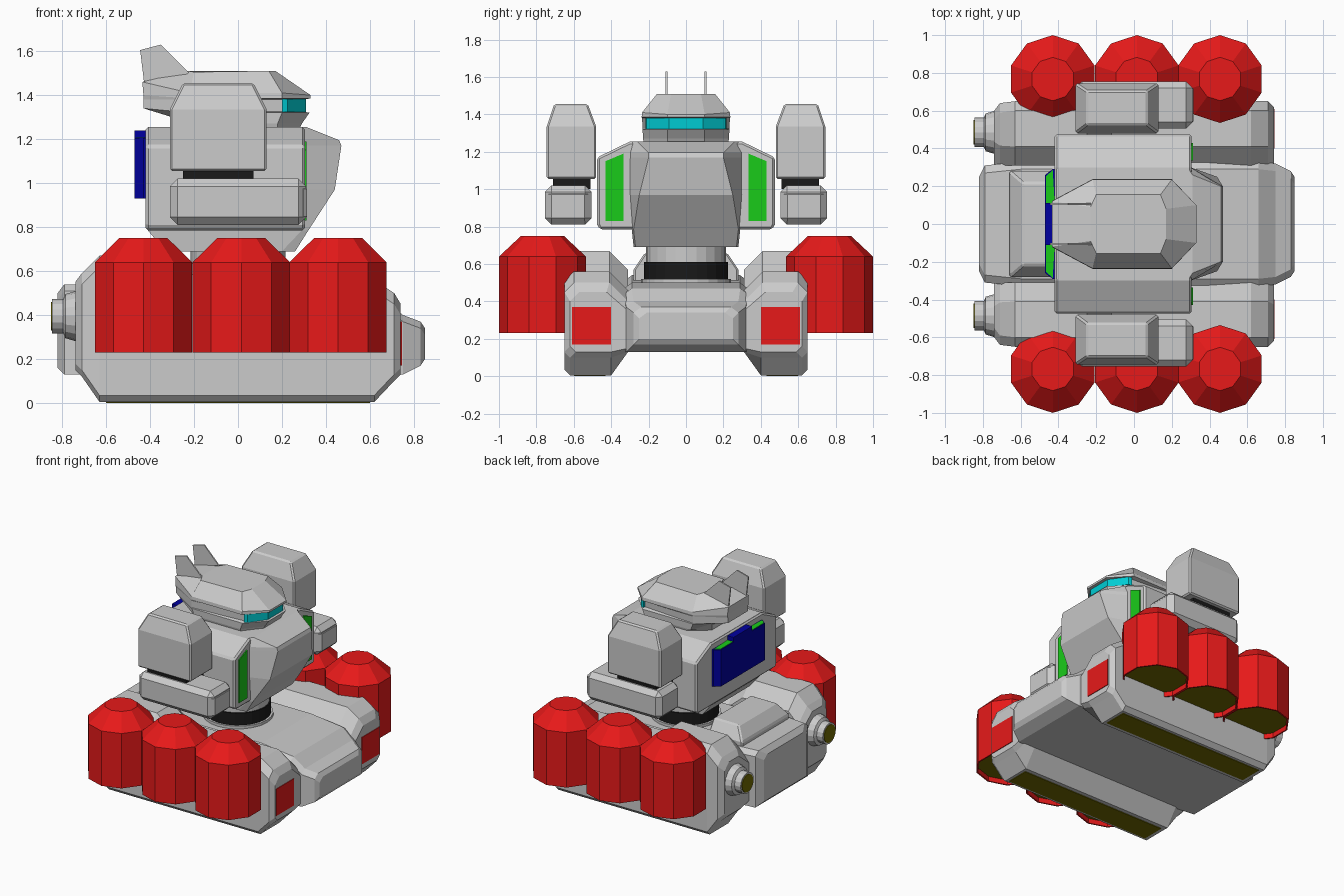
import bpy, bmesh
from math import sin, cos, pi

COLORS = {"red": (0.8, 0.01, 0.01, 1), "green": (0.01, 0.6, 0.01, 1), "blue": (0.0, 0.0, 0.35, 1),
          "teal": (0.0, 0.6, 0.65, 1), "olive": (0.16, 0.14, 0.0, 1), "black": (0.01, 0.01, 0.01, 1)}
MATS = {}
for key, col in COLORS.items():
    MATS[key] = bpy.data.materials.new(key)
    MATS[key].diffuse_color = col


def loft(name, rings, color=None, bevel=0, mirror=False):
    """Skin a list of equal-length point rings, with capped ends."""
    bm = bmesh.new()
    vs = [[bm.verts.new(p) for p in r] for r in rings]
    n = len(vs[0])
    for a, b in zip(vs, vs[1:]):
        for i in range(n):
            j = (i + 1) % n
            bm.faces.new((a[i], a[j], b[j], b[i]))
    bm.faces.new(vs[0])
    bm.faces.new(vs[-1])
    bmesh.ops.recalc_face_normals(bm, faces=bm.faces)
    me = bpy.data.meshes.new(name)
    bm.to_mesh(me)
    bm.free()
    ob = bpy.data.objects.new(name, me)
    bpy.context.collection.objects.link(ob)
    if color:
        me.materials.append(MATS[color])
    if bevel:
        m = ob.modifiers.new("Bevel", "BEVEL")
        m.width = bevel
        m.limit_method = "ANGLE"
        m.angle_limit = 0.6
    if mirror:
        m = ob.modifiers.new("Mirror", "MIRROR")
        m.use_axis = (False, True, False)
    return ob


def sym(pts):
    """Complete a half outline by reflecting it in y."""
    return pts + [(x, -y, z) for x, y, z in reversed(pts)]


def rect(x0, x1, y0, y1, z):
    return [(x0, y0, z), (x1, y0, z), (x1, y1, z), (x0, y1, z)]


def box(name, x0, x1, y0, y1, z0, z1, color=None, bevel=0, mirror=False):
    return loft(name, [rect(x0, x1, y0, y1, z0), rect(x0, x1, y0, y1, z1)], color, bevel, mirror)


def lathe(name, prof, n, center, axis="z", color=None, mirror=False):
    """Turn (radius, height) pairs around an upright or lengthwise axis."""
    cx, cy, cz = center
    rings = []
    for r, h in prof:
        ang = [2 * pi * (i + 0.0) / n + pi / 2 for i in range(n)]
        if axis == "z":
            rings.append([(cx + r * cos(a), cy + r * sin(a), cz + h) for a in ang])
        else:
            rings.append([(cx + h, cy + r * cos(a), cz + r * sin(a)) for a in ang])
    return loft(name, rings, color, 0, mirror)


# side hulls: lengthwise sections (x, bottom, top, side inset)
pod = []
for x, zl, zt, s in [(-0.74, 0.15, 0.55, 0.05), (-0.71, 0.12, 0.59, 0.01), (-0.63, 0.005, 0.67, 0),
                     (-0.25, 0.005, 0.67, 0), (-0.12, 0.005, 0.56, 0), (0.62, 0.005, 0.56, 0),
                     (0.71, 0.10, 0.50, 0), (0.74, 0.13, 0.45, 0.03)]:
    yo = 0.65 - s
    pod.append([(x, yo, zl + 0.03), (x, yo - 0.03, zl), (x, 0.40, zl), (x, 0.31, max(0.13, zl + 0.02)),
                (x, 0.31, zt - 0.1), (x, 0.41 + s / 2, zt), (x, yo - 0.05, zt), (x, yo, zt - 0.05)])
loft("side_hull", pod, mirror=True)

# centre hull with nose and tail block
centre = []
for x, w, zb, zt in [(-0.82, 0.25, 0.16, 0.50), (-0.79, 0.31, 0.13, 0.54), (-0.6, 0.33, 0.13, 0.54),
                     (-0.3, 0.33, 0.13, 0.50), (0.40, 0.33, 0.13, 0.50), (0.66, 0.33, 0.13, 0.47),
                     (0.75, 0.32, 0.13, 0.40), (0.83, 0.28, 0.17, 0.37), (0.85, 0.25, 0.20, 0.34)]:
    centre.append(sym([(x, w, zb), (x, w, zt - 0.03), (x, w - 0.04, zt)]))
loft("centre_hull", centre)
loft("rear_engine_cover", [rect(-0.66, -0.38, -0.28, 0.28, 0.48), rect(-0.66, -0.38, -0.28, 0.28, 0.57),
                           rect(-0.59, -0.38, -0.22, 0.22, 0.66)], bevel=0.01)

# hull fittings
box("front_light", 0.70, 0.745, 0.40, 0.61, 0.17, 0.37, "red", mirror=True)
box("underside_strip", -0.6, 0.6, 0.43, 0.6, 0.0, 0.02, "olive", mirror=True)
lathe("thruster", [(0.115, 0.06), (0.115, 0.01), (0.10, -0.04), (0.078, -0.05), (0.078, -0.10)], 16,
      (-0.745, 0.485, 0.395), "x", mirror=True)
lathe("thruster_glow", [(0.065, 0), (0.065, -0.02)], 16, (-0.83, 0.485, 0.395), "x", "olive", True)

# ten-sided side canisters
for i, x in enumerate((-0.43, 0.015, 0.455)):
    c = (x, 0.7675, 0)
    lathe(f"canister_{i}", [(0.222, 0.28), (0.222, 0.23), (0.2325, 0.23), (0.2325, 0.64), (0.115, 0.75)],
          10, c, "z", "red", True)
    lathe(f"canister_base_{i}", [(0.221, 0.265), (0.221, 0.279)], 10, c, "z", "olive", True)

# waist
lathe("turret_base", [(0.24, 0.45), (0.24, 0.52)], 24, (0, 0, 0))
lathe("turret_ring", [(0.225, 0.5), (0.225, 0.61)], 24, (0, 0, 0), "z", "black")
lathe("waist", [(0.215, 0.6), (0.215, 0.72)], 24, (0, 0, 0))

# torso
loft("torso", [sym([(x, 0.46, 0.785), (x, 0.475, 0.81), (x, 0.475, 1.17), (x, 0.30, 1.255)])
               for x in (-0.42, 0.305)], bevel=0.012)
chest = []
for z, xb, xm, xf, wm, wf in [(0.69, -0.33, 0.2, 0.26, 0.28, 0.27), (0.785, -0.41, 0.29, 0.32, 0.29, 0.28),
                              (0.97, -0.41, 0.30, 0.44, 0.30, 0.25), (1.17, -0.41, 0.30, 0.47, 0.30, 0.20),
                              (1.195, -0.41, 0.30, 0.46, 0.30, 0.20), (1.255, -0.41, 0.29, 0.31, 0.29, 0.26)]:
    chest.append(sym([(xb, wm, z), (xm, wm, z), (xf, wf, z)]))
loft("chest", chest)
loft("chest_light", [[(x, 0.335, 0.83), (x, 0.43, 0.83), (x, 0.43, 1.15), (x, 0.335, 1.19)]
                     for x in (0.29, 0.312)][::-1], "green", mirror=True)
loft("back_panel", [sym([(-0.41, 0.29, z), (-0.43, 0.29, z), (-0.47, 0.26, z)]) for z in (0.93, 1.205)], "blue")
box("back_panel_centre", -0.47, -0.41, -0.11, 0.11, 0.94, 1.24, "blue")
loft("back_panel_cap", [[(-0.465, 0.11, z), (-0.465, 0.255, z), (-0.43, 0.285, z), (-0.42, 0.11, z)]
                        for z in (1.20, 1.208)], "green", mirror=True)

# arms
box("lower_arm", -0.31, 0.31, 0.505, 0.755, 0.81, 1.02, bevel=0.035, mirror=True)
box("arm_muzzle", 0.28, 0.314, 0.525, 0.735, 0.83, 0.99, bevel=0.02, mirror=True)
box("arm_joint", -0.25, 0.07, 0.51, 0.71, 1.0, 1.07, "black", mirror=True)
loft("shoulder_box", [rect(-0.31, 0.13, 0.48, 0.745, 1.055), rect(-0.31, 0.13, 0.48, 0.745, 1.335),
                      rect(-0.25, 0.07, 0.525, 0.705, 1.455)], bevel=0.01, mirror=True)

# head: stacked outlines with a recessed visor slot
head = [[(-0.30, 0.12, 1.25), (-0.15, 0.225, 1.25), (0.18, 0.225, 1.25), (0.28, 0.1, 1.25)],
        [(-0.30, 0.12, 1.30), (-0.2, 0.23, 1.27), (0.18, 0.23, 1.27), (0.29, 0.1, 1.27)],
        [(-0.43, 0.12, 1.34), (-0.22, 0.232, 1.32), (0.20, 0.232, 1.32), (0.325, 0.1, 1.32)],
        [(-0.43, 0.12, 1.345), (-0.22, 0.232, 1.325), (0.20, 0.20, 1.325), (0.295, 0.08, 1.325)],
        [(-0.43, 0.12, 1.38), (-0.22, 0.235, 1.38), (0.20, 0.20, 1.38), (0.295, 0.08, 1.38)],
        [(-0.43, 0.125, 1.40), (-0.22, 0.237, 1.385), (0.20, 0.237, 1.385), (0.33, 0.1, 1.385)],
        [(-0.435, 0.12, 1.46), (-0.22, 0.235, 1.41), (0.20, 0.235, 1.41), (0.33, 0.1, 1.40)],
        [(-0.23, 0.09, 1.51), (-0.20, 0.155, 1.505), (0.14, 0.155, 1.51), (0.17, 0.08, 1.51)]]
loft("head", [sym(r) for r in head])
loft("visor", [sym([(0.20, 0.217, z), (0.225, 0.21, z), (0.31, 0.09, z)]) for z in (1.323, 1.382)], "teal")

# ear fins
loft("head_fin", [[(-0.22, y, 1.50), (-0.35, y, 1.63), (-0.445, y, 1.605), (-0.425, y, 1.44)]
                  for y in (0.10, 0.11)], mirror=True)
